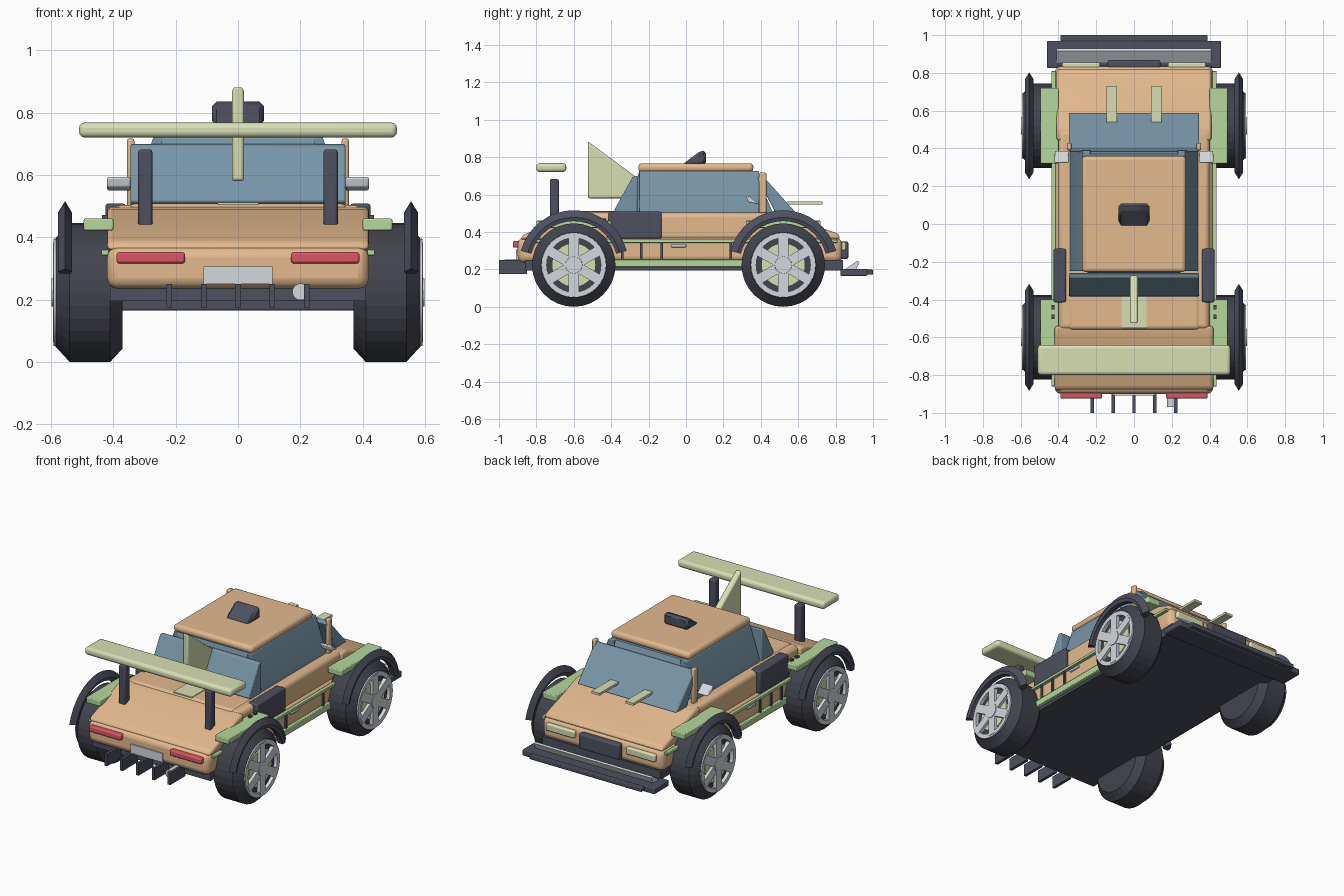
import bpy, bmesh, math
from mathutils import Matrix, Vector

cube = bpy.data.objects.get("Cube")
if cube:
    bpy.data.objects.remove(cube)


def material(name, color):
    m = bpy.data.materials.new(name)
    m.use_nodes = True
    m.diffuse_color = (*color, 1)
    m.node_tree.nodes["Principled BSDF"].inputs["Base Color"].default_value = (*color, 1)
    return m


TAN = material("tan paint", (0.77, 0.49, 0.27))
GLASS = material("blue glass", (0.185, 0.30, 0.385))
DARK = material("dark trim", (0.074, 0.08, 0.115))
TYRE = material("tyre rubber", (0.054, 0.057, 0.075))
SILVER = material("silver", (0.65, 0.69, 0.73))
PALE = material("pale yellow green", (0.69, 0.74, 0.45))
GREEN = material("leaf green", (0.46, 0.69, 0.33))
RED = material("lamp red", (0.71, 0.09, 0.13))


def finish(name, bm, mat, bevel=0, segments=2, smooth=True):
    bmesh.ops.recalc_face_normals(bm, faces=bm.faces)
    mesh = bpy.data.meshes.new(name)
    bm.to_mesh(mesh)
    bm.free()
    mesh.materials.append(mat)
    ob = bpy.data.objects.new(name, mesh)
    bpy.context.collection.objects.link(ob)
    if bevel:
        mod = ob.modifiers.new("rounded edges", "BEVEL")
        mod.width, mod.segments, mod.limit_method = bevel, segments, "ANGLE"
        mod.angle_limit = math.radians(15)
    if smooth:
        bpy.ops.object.select_all(action="DESELECT")
        ob.select_set(True)
        bpy.context.view_layer.objects.active = ob
        bpy.ops.object.shade_smooth_by_angle(angle=math.radians(35))
    return ob


def box(name, mat, x, y, z, bevel=0, segments=2):
    """Box given by its (low, high) range on each axis."""
    bm = bmesh.new()
    bmesh.ops.create_cube(bm, size=1)
    for v in bm.verts:
        for i, (lo, hi) in enumerate((x, y, z)):
            v.co[i] = hi if v.co[i] > 0 else lo
    return finish(name, bm, mat, bevel, segments)


def pair(name, mat, x, y, z, bevel=0):
    for label, s in (("left", 1), ("right", -1)):
        box(f"{label}_{name}", mat, sorted((s * x[0], s * x[1])), y, z, bevel)


def prism(name, mat, profile, x, bevel=0, axis="x", segments=2):
    """Extrude a (y, z) profile along x, or an (x, z) profile along y."""
    bm = bmesh.new()
    rows = [[bm.verts.new((e, a, b) if axis == "x" else (a, e, b)) for a, b in profile] for e in x]
    bm.faces.new(rows[0])
    bm.faces.new(rows[1])
    for i in range(len(profile)):
        j = (i + 1) % len(profile)
        bm.faces.new((rows[0][i], rows[0][j], rows[1][j], rows[1][i]))
    return finish(name, bm, mat, bevel, segments)


def lathe(name, mat, profile, center, sweep=360, steps=32, smooth=True):
    """Revolve a closed (x, radius) profile about the x axis, centred on the top."""
    bm = bmesh.new()
    verts = [bm.verts.new((x, 0, r)) for x, r in profile]
    edges = [bm.edges.new((verts[i], verts[(i + 1) % len(verts)])) for i in range(len(verts))]
    bmesh.ops.rotate(bm, verts=verts, matrix=Matrix.Rotation(math.radians(-sweep / 2), 3, "X"))
    bmesh.ops.spin(bm, geom=verts + edges, axis=(1, 0, 0), angle=math.radians(sweep), steps=steps)
    bmesh.ops.remove_doubles(bm, verts=bm.verts, dist=0.0001)
    bmesh.ops.holes_fill(bm, edges=[e for e in bm.edges if e.is_boundary], sides=0)
    bmesh.ops.translate(bm, verts=bm.verts, vec=center)
    return finish(name, bm, mat, smooth=smooth)


# Chassis and painted body
box("chassis", DARK, (-0.41, 0.41), (-0.86, 0.84), (0.195, 0.25))
box("lower_body", TAN, (-0.42, 0.42), (-0.9, 0.835), (0.235, 0.37), 0.035, 3)
prism("nose_hood", TAN, [(0.44, 0.36), (0.825, 0.36), (0.815, 0.39), (0.5, 0.5), (0.44, 0.5)],
      (-0.41, 0.41), 0.02, segments=3)
prism("tail_deck", TAN, [(-0.54, 0.36), (-0.885, 0.36), (-0.87, 0.385), (-0.6, 0.49), (-0.54, 0.5)],
      (-0.42, 0.42), 0.02, segments=3)
box("shoulder_body", TAN, (-0.4, 0.4), (-0.56, 0.5), (0.355, 0.503), 0.025, 3)
box("engine_cover", TAN, (-0.35, 0.35), (-0.56, -0.2), (0.44, 0.508), 0.02, 3)
box("cover_plate", PALE, (-0.065, 0.065), (-0.55, -0.38), (0.505, 0.512))

# Cabin
prism("cabin_core", GLASS, [(-0.32, 0.49), (-0.25, 0.725), (0.37, 0.725), (0.47, 0.49)], (-0.245, 0.245))
prism("tail_window", GLASS, [(-0.385, 0.515), (-0.36, 0.5), (-0.26, 0.5), (-0.26, 0.7), (-0.285, 0.695)],
      (-0.345, 0.345), 0.006)
prism("windscreen", GLASS, [(0.59, 0.5), (0.41, 0.7), (0.38, 0.69), (0.48, 0.5)], (-0.345, 0.345), 0.006)
for label, s in (("left", 1), ("right", -1)):
    prism(f"{label}_side_window", GLASS,
          [(s * 0.34, 0.5), (s * 0.335, 0.53), (s * 0.27, 0.725), (s * 0.23, 0.725), (s * 0.23, 0.5)],
          (-0.25, 0.39), 0.004, "y")
box("roof", TAN, (-0.275, 0.275), (-0.255, 0.36), (0.72, 0.767), 0.02, 3)
prism("roof_scoop", DARK, [(-0.02, 0.76), (0.08, 0.835), (0.108, 0.835), (0.108, 0.76)],
      (-0.083, 0.083), 0.016, segments=1)
pair("cabin_post", TAN, (0.332, 0.356), (0.39, 0.43), (0.49, 0.717), 0.008)
for label, s in (("left", 1), ("right", -1)):
    prism(f"{label}_mirror", SILVER, [(0.39, 0.548), (0.33, 0.56), (0.322, 0.592), (0.335, 0.594)],
          sorted((s * 0.345, s * 0.42)), 0.006)
pair("hood_fin", PALE, (0.09, 0.145), (0.54, 0.73), (0.548, 0.563))

# Wing and dorsal fin
box("wing", PALE, (-0.51, 0.51), (-0.8, -0.64), (0.72, 0.768), 0.018, 3)
pair("wing_post", DARK, (0.275, 0.32), (-0.728, -0.68), (0.43, 0.682), 0.008)
prism("dorsal_fin", PALE, [(-0.525, 0.885), (-0.262, 0.69), (-0.3, 0.58), (-0.525, 0.58)], (-0.02, 0.02), 0.01)

# Sides
pair("side_skirt", GREEN, (0.39, 0.435), (-0.42, 0.36), (0.212, 0.253), 0.004)
pair("side_stripe", GREEN, (0.415, 0.438), (-0.86, 0.81), (0.342, 0.36), 0.003)
pair("door_handle", SILVER, (0.41, 0.43), (-0.08, 0.0), (0.318, 0.334), 0.004)
pair("side_intake", DARK, (0.36, 0.425), (-0.415, -0.13), (0.365, 0.508), 0.008)
for i, y in enumerate((-0.34, -0.24, -0.13, 0.24)):
    pair(f"skirt_strut_{i}", DARK, (0.41, 0.43), (y - 0.007, y + 0.007), (0.25, 0.345))

# Nose end
box("splitter", DARK, (-0.46, 0.46), (0.825, 0.97), (0.165, 0.203), 0.006)
box("splitter_lip", DARK, (-0.39, 0.39), (0.95, 1.0), (0.172, 0.198), 0.005)
prism("skid_guard", SILVER, [(0.85, 0.2), (0.915, 0.245), (0.928, 0.24), (0.91, 0.2)], (-0.41, 0.41))
box("grille", DARK, (-0.14, 0.14), (0.82, 0.868), (0.255, 0.35), 0.01)
pair("headlight", PALE, (0.18, 0.38), (0.82, 0.855), (0.3, 0.345), 0.008)

# Tail end
pair("tail_light", RED, (0.17, 0.39), (-0.925, -0.88), (0.316, 0.352), 0.008)
box("number_plate", SILVER, (-0.11, 0.11), (-0.908, -0.89), (0.25, 0.306))
for i in range(5):
    x = (i - 2) * 0.11
    box(f"diffuser_fin_{i}", DARK, (x - 0.009, x + 0.009), (-1.0, -0.85), (0.175, 0.25))
bm = bmesh.new()
bmesh.ops.create_cone(bm, cap_ends=True, segments=16, radius1=0.027, radius2=0.027, depth=0.14,
                      matrix=Matrix.Translation((0.201, -0.9, 0.225)) @ Matrix.Rotation(math.pi / 2, 4, "X"))
finish("exhaust_pipe", bm, SILVER)

# Wheels, arches and flares
for y in (-0.44, -0.49):
    pair(f"flare_bolt_{'front' if y > -0.46 else 'back'}", DARK, (0.42, 0.436), (y - 0.012, y + 0.012), (0.45, 0.472))
for end, y in (("nose", 0.52), ("tail", -0.6)):
    pair(f"{end}_flare", GREEN, (0.4, 0.495), (y - 0.2, y + 0.2), (0.422, 0.46), 0.005)
    for label, s in (("left", 1), ("right", -1)):
        c = Vector((0, y, 0.223))
        n = f"{label}_{end}"
        lathe(n + "_tyre", TYRE, [(s * x, r) for x, r in (
            (0.37, 0.0), (0.37, 0.18), (0.41, 0.223), (0.54, 0.223), (0.584, 0.175), (0.584, 0.15),
            (0.57, 0.145), (0.57, 0.0))], c, smooth=False)
        lathe(n + "_rim", SILVER, [(s * x, r) for x, r in (
            (0.57, 0.145), (0.57, 0.175), (0.592, 0.172), (0.592, 0.145))], c)
        lathe(n + "_brake_ring", PALE, [(s * x, r) for x, r in (
            (0.565, 0.05), (0.565, 0.115), (0.576, 0.115), (0.576, 0.05))], c)
        lathe(n + "_hub", SILVER, [(s * x, r) for x, r in (
            (0.57, 0.0), (0.57, 0.05), (0.598, 0.045), (0.598, 0.0))], c, steps=16)
        for k in range(3):
            spoke = box(f"{n}_spoke_{k}", SILVER, sorted((s * 0.57, s * 0.594)),
                        (-0.027, 0.027), (-0.16, 0.16))
            spoke.matrix_world = Matrix.Translation(c) @ Matrix.Rotation(k * math.pi / 3, 4, "X")
        lathe(n + "_arch", DARK, [(s * x, r) for x, r in (
            (0.555, 0.293), (0.578, 0.255), (0.572, 0.235), (0.538, 0.235), (0.532, 0.255))],
            c, sweep=150, steps=16)
